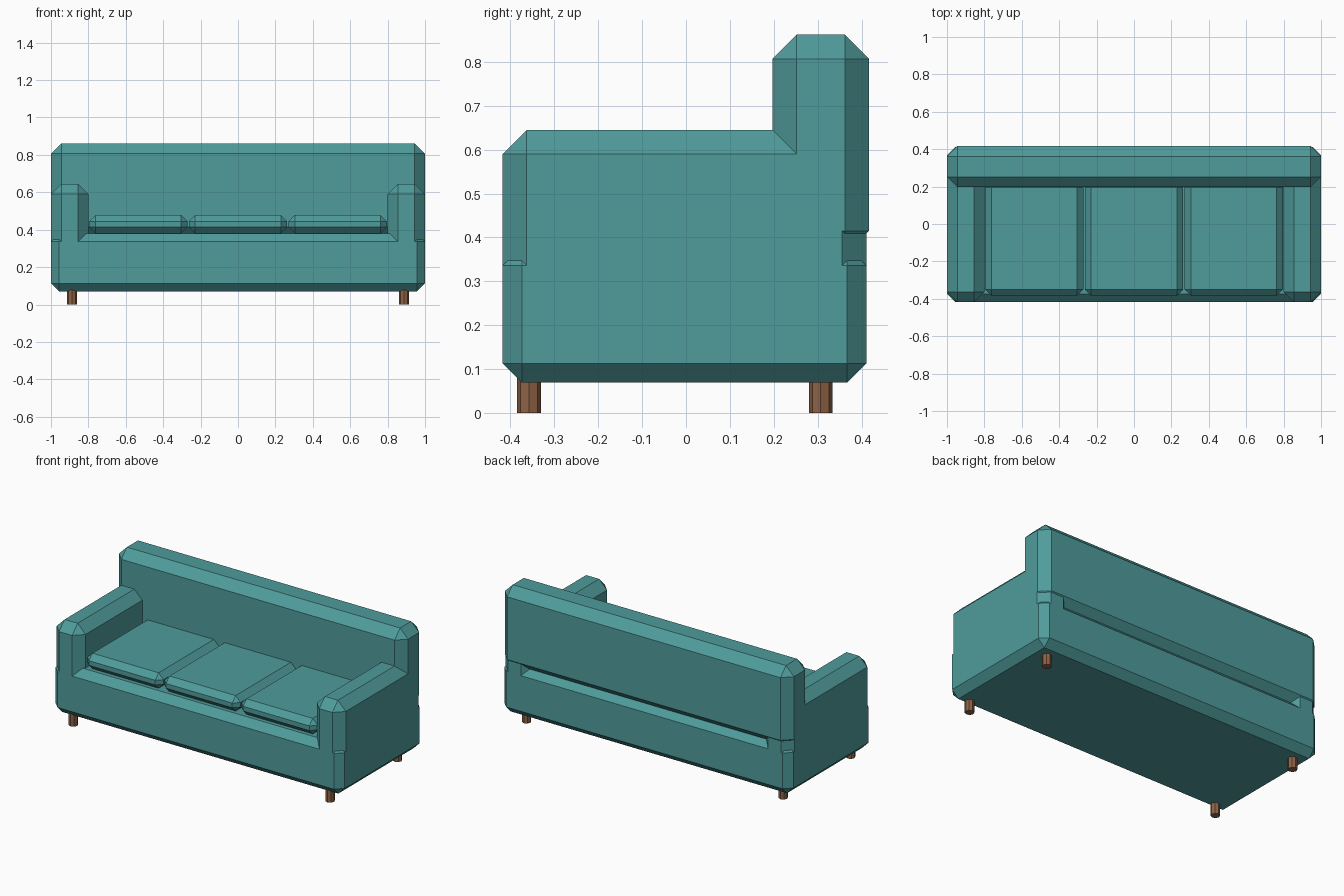
import bpy, bmesh

if "Cube" in bpy.data.objects:
    bpy.data.objects.remove(bpy.data.objects["Cube"])


def material(name, rgb):
    m = bpy.data.materials.new(name)
    m.diffuse_color = (*rgb, 1)
    m.use_nodes = True
    m.node_tree.nodes["Principled BSDF"].inputs["Base Color"].default_value = m.diffuse_color
    return m


TEAL = material("teal_fabric", (0.08, 0.33, 0.33))
WOOD = material("brown_wood", (0.27, 0.125, 0.06))


def finish(name, bm, mat):
    me = bpy.data.meshes.new(name)
    bm.to_mesh(me)
    bm.free()
    me.materials.append(mat)
    bpy.context.collection.objects.link(bpy.data.objects.new(name, me))


def padded_box(name, x, y, z, chamfer):
    """Box between (min, max) pairs with all edges chamfered."""
    bm = bmesh.new()
    bmesh.ops.create_cube(bm, size=1)
    for v in bm.verts:
        for i, (a, b) in enumerate((x, y, z)):
            v.co[i] = a if v.co[i] < 0 else b
    bmesh.ops.bevel(bm, geom=bm.edges[:], offset=chamfer, offset_type='OFFSET',
                    segments=1, profile=0.5, affect='EDGES')
    finish(name, bm, TEAL)


def leg(name, x, y):
    bm = bmesh.new()
    bmesh.ops.create_cone(bm, cap_ends=True, segments=8, radius1=0.027,
                          radius2=0.027, depth=0.08)
    bmesh.ops.translate(bm, verts=bm.verts[:], vec=(x, y, 0.04))
    finish(name, bm, WOOD)


# Base and backrest
padded_box("base", (-1, 1), (-0.418, 0.411), (0.069, 0.38), 0.044)
padded_box("backrest", (-1, 1), (0.197, 0.417), (0.36, 0.862), 0.055)

# Arms and legs on both sides
for side, s in (("left", -1), ("right", 1)):
    padded_box(side + "_arm", tuple(sorted((0.8 * s, 1.0 * s))),
               (-0.418, 0.411), (0.28, 0.645), 0.055)
    leg(side + "_front_leg", 0.888 * s, -0.358)
    leg(side + "_back_leg", 0.888 * s, 0.307)

# Three seat cushions
for i in range(3):
    c = (i - 1) * 0.533
    padded_box("seat_cushion_%d" % (i + 1), (c - 0.263, c + 0.263),
               (-0.384, 0.23), (0.381, 0.478), 0.034)
